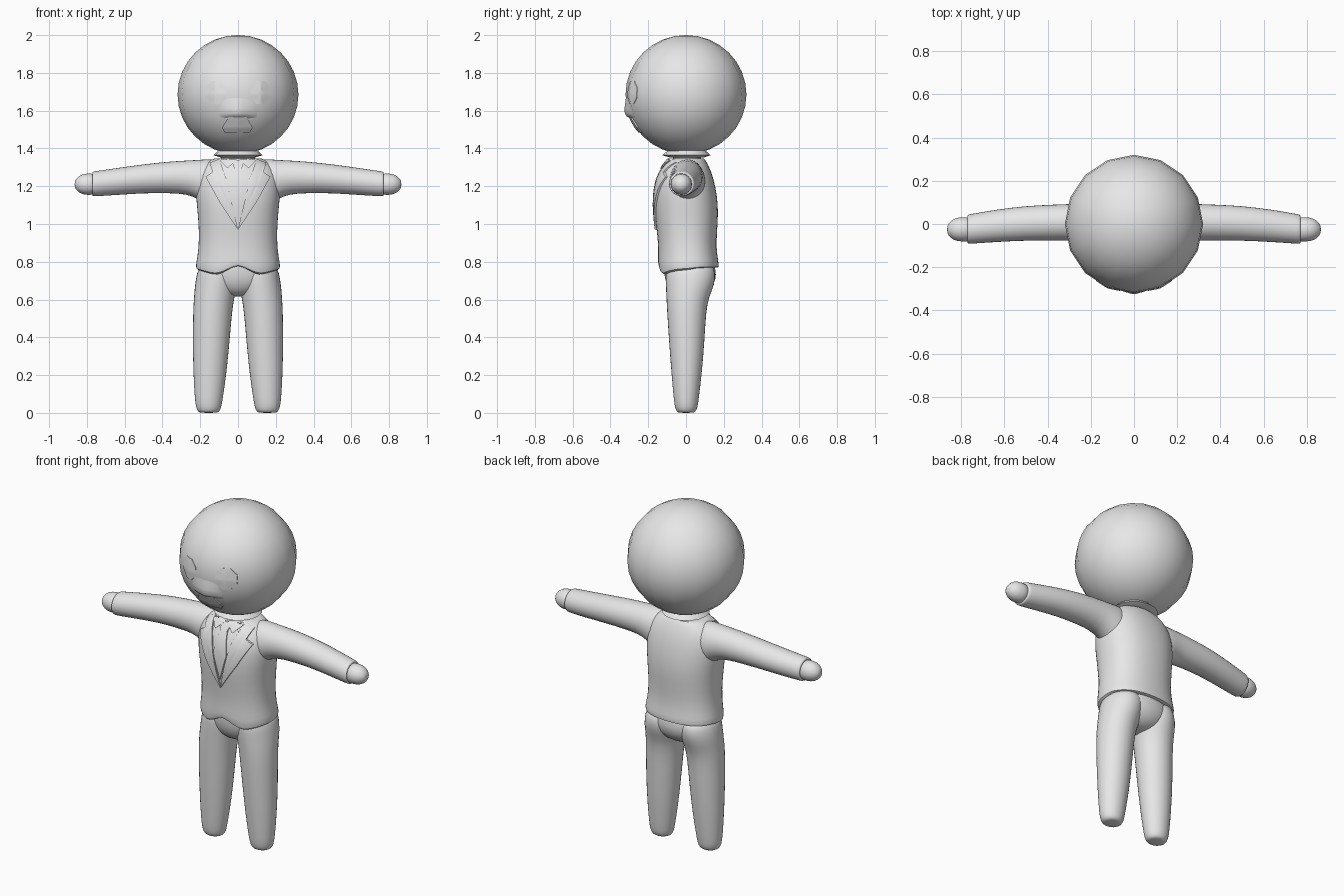
import bpy, bmesh, math
from mathutils import Vector
from mathutils.bvhtree import BVHTree

if "Cube" in bpy.data.objects:
    bpy.data.objects.remove(bpy.data.objects["Cube"])

grey = bpy.data.materials.new("plain grey")
grey.diffuse_color = (0.8, 0.8, 0.8, 1)
grey.use_nodes = True
grey.node_tree.nodes["Principled BSDF"].inputs["Base Color"].default_value = grey.diffuse_color


def finish(name, bm, angle=60, subsurf=0):
    bmesh.ops.recalc_face_normals(bm, faces=bm.faces)
    me = bpy.data.meshes.new(name)
    bm.to_mesh(me)
    bm.free()
    ob = bpy.data.objects.new(name, me)
    bpy.context.collection.objects.link(ob)
    me.materials.append(grey)
    bpy.ops.object.select_all(action='DESELECT')
    ob.select_set(True)
    bpy.context.view_layer.objects.active = ob
    bpy.ops.object.shade_smooth_by_angle(angle=math.radians(angle))
    if subsurf:
        ob.modifiers.new("soft", 'SUBSURF').levels = subsurf
        ob.modifiers["soft"].render_levels = subsurf
    return ob


def loft(name, rings, axis='z', side=1, n=16, power=1.0, shift=None, subsurf=1,
         caps=(True, True), angle=60):
    """Rings are (position, a_min, a_max, b_min, b_max) along the axis."""
    bm = bmesh.new()
    loops = []
    for i, (t, a0, a1, b0, b1) in enumerate(rings):
        loop = []
        for k in range(n):
            w = 2 * math.pi * k / n
            c, s = math.cos(w), math.sin(w)
            c, s = [math.copysign(abs(v) ** power, v) for v in (c, s)]
            a = (a0 + a1) / 2 + c * (a1 - a0) / 2
            b = (b0 + b1) / 2 + s * (b1 - b0) / 2
            p = Vector((a * side, b, t)) if axis == 'z' else Vector((t * side, a, b))
            if shift:
                p.z += shift(i, p)
            loop.append(bm.verts.new(p))
        loops.append(loop)
    for lo, hi in zip(loops, loops[1:]):
        for k in range(n):
            bm.faces.new((lo[k], lo[(k + 1) % n], hi[(k + 1) % n], hi[k]))
    if caps[0]:
        bm.faces.new(loops[0])
    if caps[1]:
        bm.faces.new(loops[-1])
    return finish(name, bm, angle, subsurf)


def surface(ob):
    bpy.context.view_layer.update()
    return BVHTree.FromObject(ob, bpy.context.evaluated_depsgraph_get())


def front_point(tree, x, z, off):
    hit = tree.ray_cast(Vector((x, -2, z)), Vector((0, 1, 0)))
    if hit[0] is None:
        hit = tree.find_nearest(Vector((x, -0.1, z)))
    return Vector((x, hit[0].y - off, z))


def plate(name, tree, outline, off, side=1, rings=4):
    """Thin panel laid over the front of a surface, with a rim running into it."""
    bm = bmesh.new()
    n = len(outline)
    pts = []
    for k in range(n):
        (x0, z0), (x1, z1) = outline[k], outline[(k + 1) % n]
        pts += [(x0 + (x1 - x0) * j / 4, z0 + (z1 - z0) * j / 4) for j in range(4)]
    cx = sum(p[0] for p in pts) / len(pts)
    cz = sum(p[1] for p in pts) / len(pts)
    levels = [(1, -0.004)] + [(1 - r / rings, off) for r in range(rings)]
    loops = [[bm.verts.new(front_point(tree, (cx + (x - cx) * f) * side,
                                       cz + (z - cz) * f, o)) for x, z in pts]
             for f, o in levels]
    m = len(pts)
    for lo, hi in zip(loops, loops[1:]):
        for k in range(m):
            bm.faces.new((lo[k], lo[(k + 1) % m], hi[(k + 1) % m], hi[k]))
    mid = bm.verts.new(front_point(tree, cx * side, cz, off))
    for k in range(m):
        bm.faces.new((loops[-1][k], loops[-1][(k + 1) % m], mid))
    return finish(name, bm, 40)


# Head
bm = bmesh.new()
bmesh.ops.create_uvsphere(bm, u_segments=16, v_segments=16, radius=0.32)
for v in bm.verts:
    v.co.z = v.co.z * 0.985 + 1.685
head_tree = BVHTree.FromBMesh(bm)
finish("head", bm)

# Eyes: octagonal panels
for s, side_name in ((-1, "left"), (1, "right")):
    eye = [(0.12 + 0.061 * math.cos(math.pi / 8 + k * math.pi / 4),
            1.695 + 0.066 * math.sin(math.pi / 8 + k * math.pi / 4)) for k in range(8)]
    plate("eye_" + side_name, head_tree, eye, 0.003, s, 3)

# Upper lip: low swelling that overhangs the mouth
bm = bmesh.new()
heights = [(1.685, -0.004), (1.65, 0.004), (1.615, 0.014), (1.585, 0.022), (1.57, 0.016), (1.555, -0.004)]
cols = [-0.11 + 0.22 * i / 10 for i in range(11)]
grid = [[bm.verts.new(front_point(head_tree, x, z, (o + 0.004) * (1 - (x / 0.11) ** 2) - 0.004))
         for x in cols] for z, o in heights]
for lo, hi in zip(grid, grid[1:]):
    for k in range(10):
        bm.faces.new((lo[k], lo[k + 1], hi[k + 1], hi[k]))
finish("upper_lip", bm)

# Mouth
plate("mouth", head_tree, [(-0.085, 1.51), (-0.07, 1.484), (0.06, 1.484), (0.078, 1.51),
                           (0.045, 1.567), (-0.05, 1.567)], 0.008)

# Neck and the flared rim under the head
loft("neck", [(1.28, -0.09, 0.09, -0.07, 0.08), (1.42, -0.09, 0.09, -0.07, 0.08)], subsurf=0)
loft("neck_rim", [(1.352, -0.09, 0.09, -0.085, 0.095), (1.364, -0.13, 0.13, -0.125, 0.13),
                  (1.374, -0.12, 0.12, -0.115, 0.12), (1.40, -0.09, 0.09, -0.08, 0.09)],
     subsurf=0, angle=30)


# Jacket with a notched front hem and an inward fold
def hem(i, p):
    if i > 2:
        return 0
    x = abs(p.x)
    if p.y > 0.02:
        z = 0.765
    elif x < 0.10:
        z = 0.79 - 0.70 * x
    else:
        z = 0.72 + 0.3 * (x - 0.10)
    return (z - 0.74) * (1 if i < 2 else 0.5)


jacket = loft("jacket", [
    (0.745, -0.20, 0.20, -0.12, 0.15), (0.74, -0.228, 0.228, -0.148, 0.178),
    (0.79, -0.222, 0.222, -0.15, 0.172), (0.87, -0.21, 0.21, -0.147, 0.162),
    (0.96, -0.208, 0.208, -0.155, 0.165), (1.06, -0.215, 0.215, -0.168, 0.173),
    (1.15, -0.225, 0.225, -0.17, 0.166), (1.23, -0.225, 0.225, -0.158, 0.15),
    (1.29, -0.205, 0.205, -0.13, 0.13), (1.33, -0.165, 0.165, -0.10, 0.108),
    (1.352, -0.12, 0.12, -0.08, 0.095), (1.345, -0.09, 0.09, -0.07, 0.08)],
    n=24, power=0.87, shift=hem, caps=(False, False))
chest = surface(jacket)

# Shirt front and tie
plate("shirt_front", chest, [(0, 0.99), (0.065, 1.20), (0.085, 1.335), (0, 1.335),
                             (-0.085, 1.335), (-0.065, 1.20)], 0.003)
plate("tie_blade", chest, [(0, 1.02), (0.042, 1.17), (0.02, 1.305), (-0.02, 1.305), (-0.042, 1.17)], 0.009)
plate("tie_knot", chest, [(-0.02, 1.295), (0.02, 1.295), (0.035, 1.338), (-0.035, 1.338)], 0.014)

# Pelvis
loft("pelvis", [(0.615, -0.06, 0.06, -0.04, 0.07), (0.64, -0.13, 0.13, -0.08, 0.12),
                (0.68, -0.19, 0.19, -0.105, 0.15), (0.73, -0.215, 0.215, -0.118, 0.165),
                (0.80, -0.205, 0.205, -0.12, 0.15), (0.86, -0.17, 0.17, -0.11, 0.12)], n=20)

for s, side_name in ((-1, "left"), (1, "right")):
    # Lapel and shirt collar flap
    plate("lapel_" + side_name, chest, [(0.0, 0.97), (0.10, 1.12), (0.172, 1.25), (0.135, 1.275),
                                        (0.15, 1.325), (0.10, 1.345), (0.062, 1.24)], 0.011, s)
    plate("shirt_collar_" + side_name, chest, [(0.006, 1.342), (0.055, 1.295), (0.095, 1.335),
                                               (0.08, 1.348)], 0.016, s)
    # Sleeve
    loft("sleeve_" + side_name, [
        (0.10, -0.09, 0.10, 1.10, 1.348), (0.17, -0.09, 0.105, 1.10, 1.345),
        (0.22, -0.085, 0.10, 1.135, 1.341), (0.27, -0.08, 0.095, 1.156, 1.338),
        (0.36, -0.078, 0.092, 1.162, 1.333), (0.50, -0.078, 0.086, 1.162, 1.318),
        (0.64, -0.085, 0.068, 1.152, 1.298), (0.74, -0.092, 0.05, 1.146, 1.283),
        (0.768, -0.093, 0.045, 1.145, 1.279), (0.772, -0.088, 0.04, 1.15, 1.274),
        (0.765, -0.07, 0.02, 1.17, 1.255)], axis='x', side=s)
    # Hand
    loft("hand_" + side_name, [
        (0.74, -0.082, 0.034, 1.153, 1.268), (0.80, -0.084, 0.034, 1.151, 1.27),
        (0.835, -0.076, 0.026, 1.16, 1.262), (0.858, -0.056, 0.005, 1.18, 1.24),
        (0.865, -0.04, -0.012, 1.197, 1.223)], axis='x', side=s)
    # Trouser leg with rounded foot
    loft("leg_" + side_name, [
        (0.0, 0.115, 0.195, -0.035, 0.035), (0.005, 0.098, 0.213, -0.05, 0.052),
        (0.03, 0.087, 0.224, -0.06, 0.063), (0.07, 0.08, 0.23, -0.066, 0.068),
        (0.20, 0.06, 0.238, -0.078, 0.085), (0.38, 0.042, 0.242, -0.092, 0.10),
        (0.53, 0.03, 0.24, -0.102, 0.108), (0.61, 0.018, 0.236, -0.106, 0.122),
        (0.68, 0.0, 0.23, -0.11, 0.155), (0.74, 0.0, 0.22, -0.112, 0.16),
        (0.80, 0.02, 0.20, -0.10, 0.14)], side=s)
